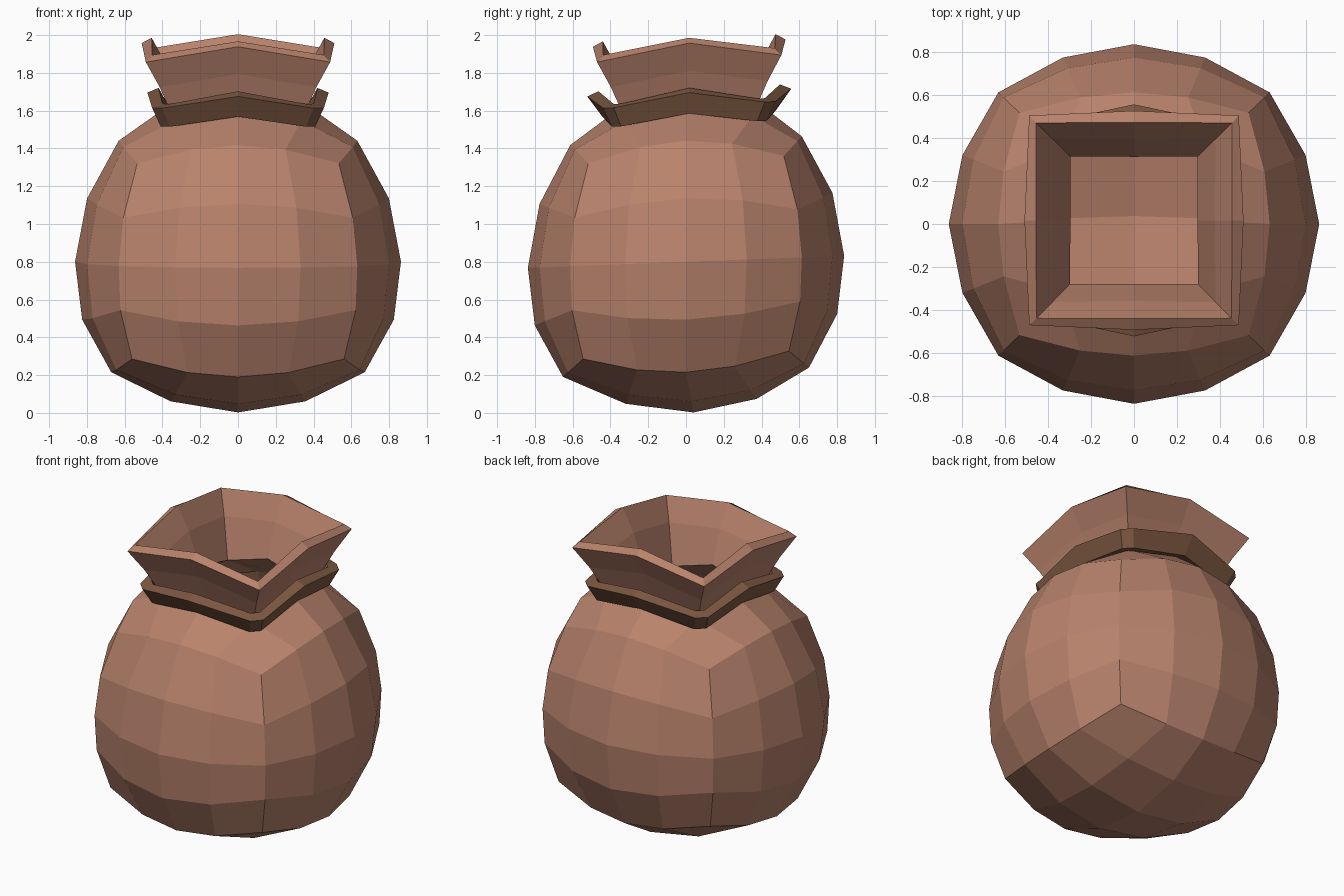
import bpy, bmesh, math

if "Cube" in bpy.data.objects:
    bpy.data.objects.remove(bpy.data.objects["Cube"])

LEAN = 0.038      # back sits slightly higher than front
CENTRE_Z = 0.80


def material(name, rgb):
    m = bpy.data.materials.new(name)
    m.diffuse_color = (*rgb, 1)
    m.use_nodes = True
    m.node_tree.nodes["Principled BSDF"].inputs["Base Color"].default_value = m.diffuse_color
    return m


def finish(bm, name, mat):
    bmesh.ops.recalc_face_normals(bm, faces=bm.faces)
    # the lowest face must look down, otherwise the shell is inside out
    lowest = min(bm.faces, key=lambda f: f.calc_center_median().z)
    if lowest.normal.z > 0:
        bmesh.ops.reverse_faces(bm, faces=bm.faces)
    for v in bm.verts:
        v.co.z += LEAN * v.co.y
    me = bpy.data.meshes.new(name)
    bm.to_mesh(me)
    bm.free()
    ob = bpy.data.objects.new(name, me)
    ob.data.materials.append(mat)
    bpy.context.collection.objects.link(ob)
    return ob


def sign(t):
    return 0 if abs(t) < 0.1 else math.copysign(1, t)


def place(v, mid, corner, z_mid, z_corner):
    """Put a neck vertex on a square ring with raised side centres."""
    sx, sy = sign(v.co.x), sign(v.co.y)
    is_corner = sx and sy
    r = corner if is_corner else mid
    v.co = (sx * r, sy * r + 0.017, z_corner if is_corner else z_mid)


# Pouch: rounded cube with 4 x 4 faces per side
bm = bmesh.new()
bmesh.ops.create_cube(bm, size=2)
bmesh.ops.subdivide_edges(bm, edges=bm.edges[:], cuts=3, use_grid_fill=True)
top = [v for v in bm.verts if v.co.z > 0.99 and abs(v.co.x) < 0.1 and abs(v.co.y) < 0.1]
bmesh.ops.delete(bm, geom=top, context='VERTS')
rim_edges = [e for e in bm.edges if e.is_boundary]
for v in bm.verts:
    bulge = sum(c ** 4 for c in v.co) - 1
    d = v.co.copy()
    for i in range(3):
        d[i] = math.tan(d[i] * math.pi / 4)
    d = d.normalized() * (0.85 + 0.03 * bulge)
    wide = 1 + 0.10 * max(0, -d.z)
    d.z *= 0.94 if d.z < 0 else 1.03
    shift = 0.04 * max(0, min(1, (-d.z - 0.6) / 0.2))
    v.co = (d.x * 1.015 * wide, d.y * 0.985 * wide + shift, d.z + CENTRE_Z)

# Neck and flared collar: (mid, corner, z at mid, z at corner)
for v in {v for e in rim_edges for v in e.verts}:
    place(v, 0.355, 0.335, 1.635, 1.56)
for ring in ((0.43, 0.415, 1.81, 1.74), (0.51, 0.488, 1.957, 1.875)):
    ext = bmesh.ops.extrude_edge_only(bm, edges=rim_edges)['geom']
    for v in [g for g in ext if isinstance(g, bmesh.types.BMVert)]:
        place(v, *ring)
    rim_edges = [g for g in ext if isinstance(g, bmesh.types.BMEdge) and g.is_boundary]
bag = finish(bm, "pouch", material("leather", (0.48, 0.225, 0.15)))
solid = bag.modifiers.new("thickness", 'SOLIDIFY')
solid.thickness = 0.06
solid.offset = -1

# Tie band: square ring with cut corners, closed four-sided section
# (mid x, mid y, long corner, short corner, z at mid, z at corner)
SECTION = [
    (0.43, 0.46, 0.41, 0.36, 1.585, 1.53),
    (0.48, 0.54, 0.455, 0.40, 1.695, 1.63),
    (0.42, 0.48, 0.40, 0.36, 1.72, 1.65),
    (0.36, 0.39, 0.35, 0.31, 1.61, 1.55),
]
bm = bmesh.new()
rings = []
for mx, my, a, b, zm, zc in SECTION:
    pts = [(mx, 0, zm), (a, b, zc), (b, a, zc), (0, my, zm), (-b, a, zc), (-a, b, zc)]
    pts += [(-x, -y, z) for x, y, z in pts]
    rings.append([bm.verts.new((x, y + 0.017, z)) for x, y, z in pts])
for i in range(4):
    p, q = rings[i], rings[(i + 1) % 4]
    for j in range(12):
        k = (j + 1) % 12
        bm.faces.new((p[j], p[k], q[k], q[j]))
finish(bm, "tie_band", material("dark_leather", (0.21, 0.10, 0.055)))
